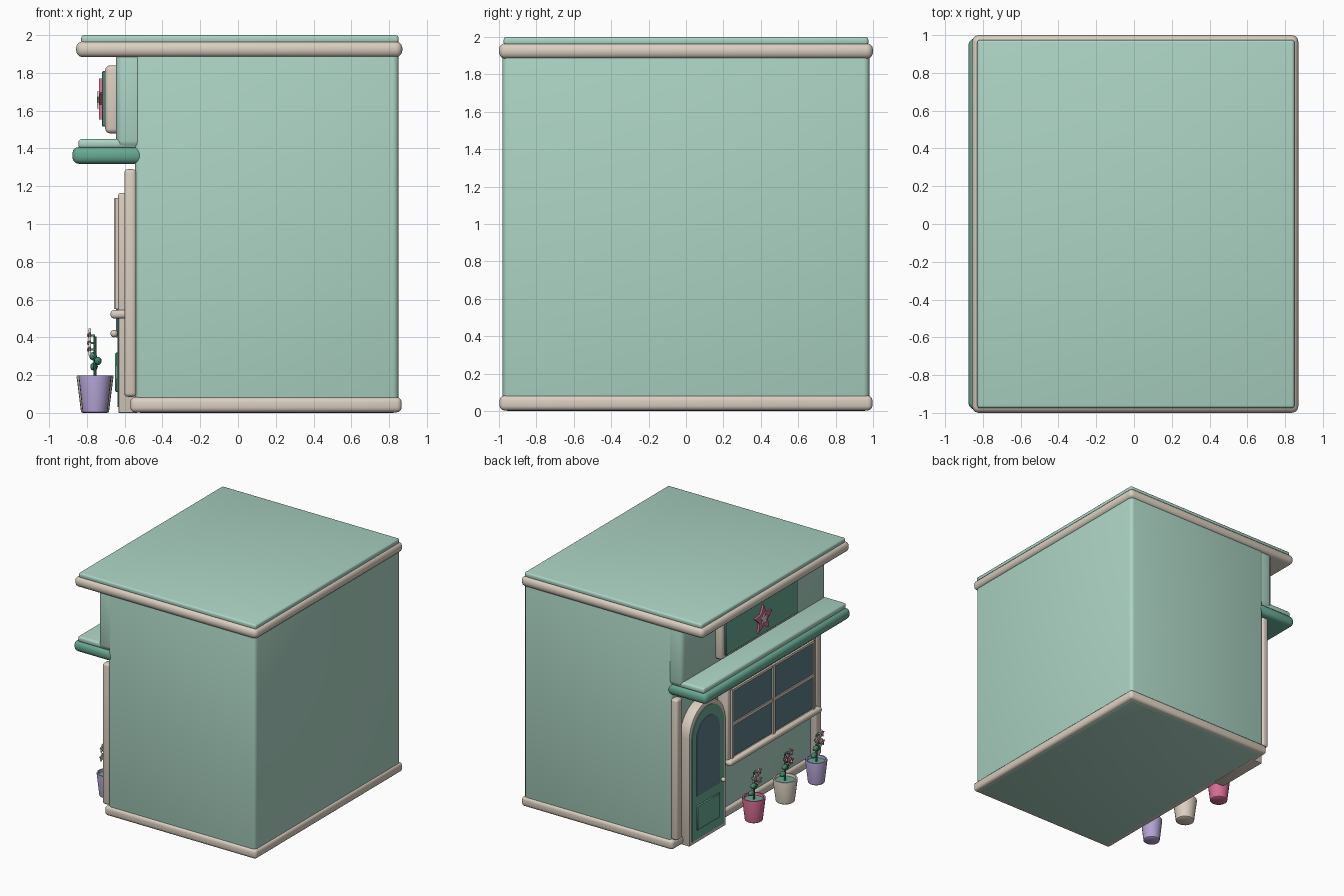
import bpy, bmesh, math
from mathutils import Vector

if "Cube" in bpy.data.objects:
    bpy.data.objects.remove(bpy.data.objects["Cube"])


def lin(c):
    c /= 255
    return c / 12.92 if c <= 0.04045 else ((c + 0.055) / 1.055) ** 2.4


def material(name, r, g, b):
    m = bpy.data.materials.new(name)
    m.diffuse_color = (lin(r), lin(g), lin(b), 1)
    m.use_nodes = True
    m.node_tree.nodes["Principled BSDF"].inputs["Base Color"].default_value = m.diffuse_color
    return m


MINT = material("mint", 172, 212, 196)
CREAM = material("cream", 218, 206, 192)
GREEN = material("sea_green", 104, 168, 146)
GLASS = material("glass_blue", 92, 124, 136)
PINK = material("pink", 212, 108, 146)
LILAC = material("lilac", 178, 162, 210)
LEAF = material("leaf_green", 66, 140, 108)


def finish(name, bm, mat, bevel=0, seg=3):
    """Turn a bmesh into a named, bevelled, smooth-by-angle object."""
    if bevel:
        edges = [e for e in bm.edges if e.calc_face_angle(0) > 0.6]
        bmesh.ops.bevel(bm, geom=edges, offset=bevel, segments=seg,
                        profile=0.5, affect='EDGES', clamp_overlap=True)
    bmesh.ops.recalc_face_normals(bm, faces=bm.faces)
    me = bpy.data.meshes.new(name)
    bm.to_mesh(me)
    bm.free()
    me.materials.append(mat)
    ob = bpy.data.objects.new(name, me)
    bpy.context.collection.objects.link(ob)
    bpy.ops.object.select_all(action='DESELECT')
    ob.select_set(True)
    bpy.context.view_layer.objects.active = ob
    bpy.ops.object.shade_smooth_by_angle(angle=math.radians(40))
    return ob


def box(name, x, y, z, mat, bevel=0, seg=3):
    bm = bmesh.new()
    bmesh.ops.create_cube(bm, size=1)
    for v in bm.verts:
        v.co = Vector([(r[0] + r[1]) / 2 + c * (r[1] - r[0])
                       for r, c in zip((x, y, z), v.co)])
    return finish(name, bm, mat, bevel, seg)


def plate(name, pts, x0, x1, mat, bevel=0):
    """Extrude a (y, z) outline from x0 forward to x1."""
    bm = bmesh.new()
    f = bm.faces.new([bm.verts.new((x0, y, z)) for y, z in pts])
    r = bmesh.ops.extrude_face_region(bm, geom=[f])
    verts = [g for g in r['geom'] if isinstance(g, bmesh.types.BMVert)]
    bmesh.ops.translate(bm, verts=verts, vec=(x1 - x0, 0, 0))
    return finish(name, bm, mat, bevel, 2)


def arch(cy, half, z0, spring):
    pts = [(cy - half, z0), (cy + half, z0)]
    for i in range(17):
        a = math.pi * i / 16
        pts.append((cy + half * math.cos(a), spring + half * math.sin(a)))
    return pts


def star(cy, cz, r, inner):
    return [(cy + k * math.sin(a), cz + k * math.cos(a)) for a, k in
            ((math.pi * i / 5, r if i % 2 == 0 else inner) for i in range(10))]


def ball(name, loc, scale, mat):
    bm = bmesh.new()
    bmesh.ops.create_uvsphere(bm, u_segments=12, v_segments=8, radius=1)
    for v in bm.verts:
        v.co = Vector([l + s * c for l, s, c in zip(loc, scale, v.co)])
    return finish(name, bm, mat)


def lathe(name, profile, loc, mat, n=24):
    bm = bmesh.new()
    vs = [bm.verts.new((loc[0] + r, loc[1], loc[2] + z)) for r, z in profile]
    es = [bm.edges.new(p) for p in zip(vs, vs[1:])]
    bmesh.ops.spin(bm, geom=vs + es, cent=loc, axis=(0, 0, 1),
                   angle=math.tau, steps=n, use_duplicate=False)
    bmesh.ops.remove_doubles(bm, verts=bm.verts, dist=0.0005)
    return finish(name, bm, mat)


# Building shell
box("main_walls", (-.545, .85), (-.98, .98), (0, 1.92), MINT, .03)
box("base_trim", (-.57, .866), (-.997, .997), (.003, .083), CREAM, .025)
box("upper_front", (-.645, -.48), (-.975, .975), (1.40, 1.92), MINT, .04)
box("roof_trim", (-.857, .87), (-1, 1), (1.883, 1.967), CREAM, .035)
box("roof_slab", (-.83, .85), (-.975, .975), (1.955, 2.0), MINT, .015)

# Awning
box("awning", (-.877, -.5), (-.982, .982), (1.318, 1.408), GREEN, .035)
box("awning_top", (-.845, -.51), (-.965, .965), (1.40, 1.45), MINT, .018)

# Corner pilasters
for side, s in (("left", 1), ("right", -1)):
    box("pilaster_" + side, (-.602, -.538), tuple(sorted((s * .90, s * .98))),
        (.085, 1.29), CREAM, .02)

# Sign with a star
box("sign_frame", (-.703, -.62), (-.52, .52), (1.48, 1.84), CREAM, .025)
box("sign_panel", (-.72, -.69), (-.485, .485), (1.515, 1.81), GREEN, .006, 1)
plate("sign_star", star(0, 1.65, .12, .058), -.71, -.737, PINK)
plate("sign_star_center", star(0, 1.652, .05, .025), -.73, -.747, CREAM)

# Door
plate("door_frame", arch(.612, .245, 0, .915), -.53, -.633, CREAM, .006)
plate("door_leaf", arch(.612, .215, .03, .905), -.62, -.639, GREEN)
plate("door_glass", arch(.617, .155, .40, .88), -.63, -.645, GLASS)
box("door_panel", (-.65, -.63), (.462, .772), (.11, .32), GREEN, .006, 1)
ball("door_knob", (-.656, .43, .42), (.02, .02, .02), CREAM)

# Shop window
box("window_frame", (-.635, -.53), (-.86, .345), (.52, 1.165), CREAM, .015)
box("window_glass", (-.642, -.63), (-.805, .29), (.56, 1.125), GLASS)
box("window_bar_upright", (-.657, -.63), (-.27, -.245), (.55, 1.135), CREAM)
box("window_bar_level", (-.652, -.63), (-.81, .295), (.825, .85), CREAM)
for i, y in enumerate((-.815, .285)):
    box("window_edge_%d" % i, (-.652, -.63), (y, y + .02), (.55, 1.135), CREAM)
box("window_edge_top", (-.652, -.63), (-.81, .295), (1.118, 1.138), CREAM)
box("window_sill", (-.675, -.56), (-.885, .355), (.50, .545), CREAM, .018)

# Flower pots
POTS = (("pink", .165, PINK, CREAM, 1.0),
        ("cream", -.26, CREAM, PINK, 1.06),
        ("lilac", -.68, LILAC, CREAM, .94))
for label, y, pot_mat, bloom_mat, k in POTS:
    x = -.757
    lathe(label + "_pot", [(0, 0), (.062 * k, 0), (.07 * k, .006), (.092 * k, .19),
                           (.09 * k, .198), (.078 * k, .198), (.072 * k, .17)],
          (x, y, 0), pot_mat)
    lathe(label + "_pot_soil", [(0, .178), (.076 * k, .178)], (x, y, 0), GREEN)
    lathe(label + "_stem", [(0, .17), (.008, .17), (.008, .405), (0, .405)],
          (x, y, 0), LEAF, 8)
    for i, (dx, dy, z) in enumerate(((-.005, .04, .245), (.015, -.035, .275),
                                     (-.01, .02, .30))):
        ball("%s_leaf_%d" % (label, i), (x + dx, y + dy, z),
             (.02, .032, .022), LEAF)
    for i, (dy, z) in enumerate(((-.03, .41), (.03, .37), (-.035, .335))):
        plate("%s_bloom_%d" % (label, i), star(y + dy, z, .037, .018),
              x - .022, x - .034, bloom_mat)
        box("%s_bloom_stalk_%d" % (label, i), (x - .024, x),
            tuple(sorted((y, y + dy))), (z - .006, z + .006), LEAF)
        ball("%s_bloom_heart_%d" % (label, i), (x - .034, y + dy, z),
             (.009, .011, .011), CREAM if bloom_mat is PINK else PINK)
